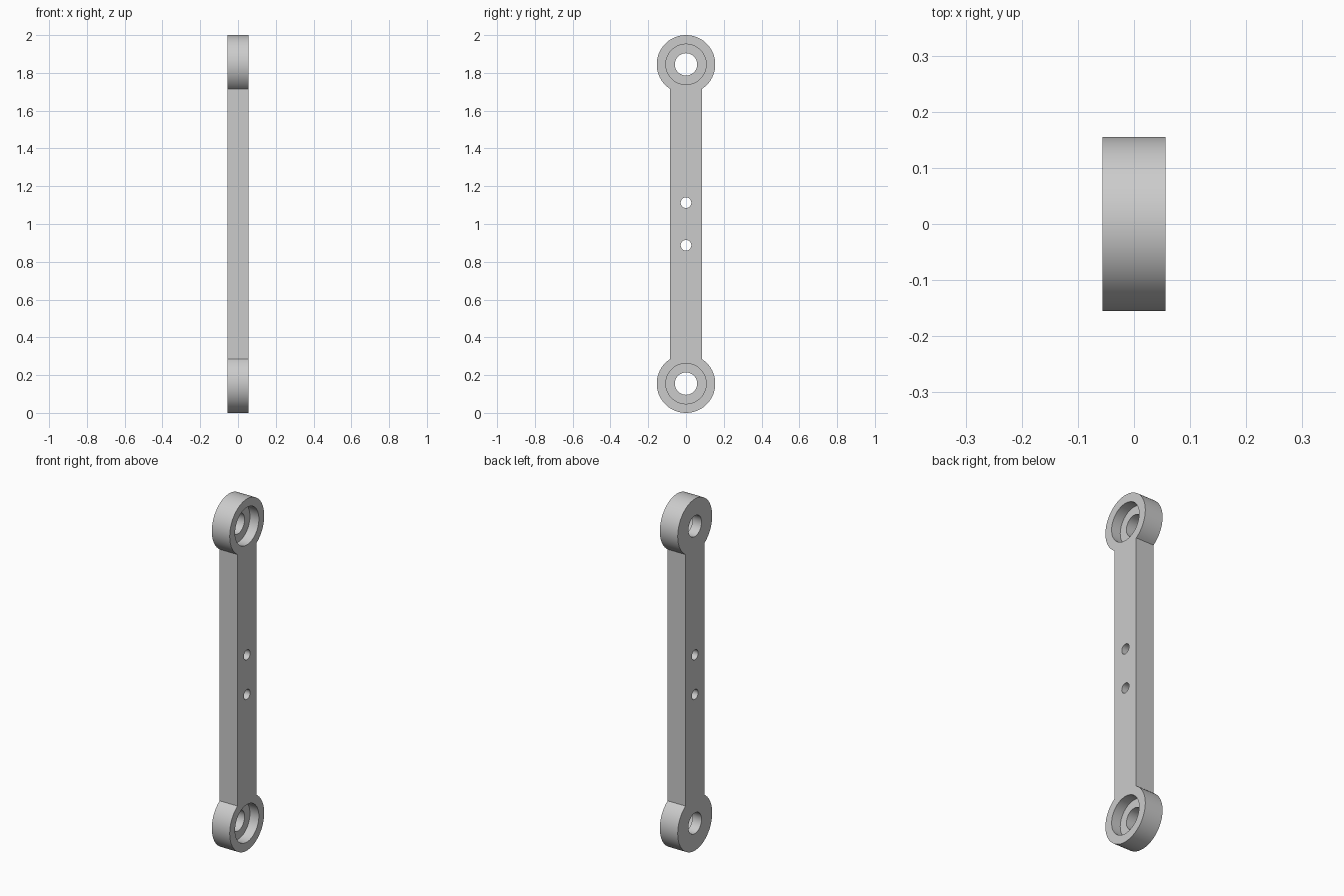
import bpy
import bmesh
from math import asin, cos, sin, pi, sqrt
from mathutils import Matrix

cube = bpy.data.objects.get("Cube")
if cube:
    bpy.data.objects.remove(cube, do_unlink=True)

UNIT = 2 / 142                # the arm is 142 units long
THICK = 8 * UNIT
EYE_R = 11 * UNIT
HALF_BAR = 6 * UNIT
EYE_Z = (EYE_R, 2 - EYE_R)

grey = bpy.data.materials.new("light grey")
grey.use_nodes = True
color = (0.6, 0.6, 0.6, 1)
grey.diffuse_color = color
grey.node_tree.nodes["Principled BSDF"].inputs["Base Color"].default_value = color


def make_object(name, bm):
    bmesh.ops.recalc_face_normals(bm, faces=bm.faces)
    mesh = bpy.data.meshes.new(name)
    bm.to_mesh(mesh)
    bm.free()
    mesh.materials.append(grey)
    obj = bpy.data.objects.new(name, mesh)
    bpy.context.collection.objects.link(obj)
    return obj


def arm_blank(segments=64):
    """Straight bar with a round eye at each end, extruded along x."""
    neck = asin(HALF_BAR / EYE_R)
    sweep = 2 * (pi - neck)
    lower = []
    for i in range(segments + 1):
        a = neck + sweep * i / segments      # angle from straight up
        lower.append((EYE_R * sin(a), EYE_Z[0] + EYE_R * cos(a)))
    outline = lower + [(-y, 2 - z) for y, z in lower]
    bm = bmesh.new()
    face = bm.faces.new([bm.verts.new((-THICK / 2, y, z)) for y, z in outline])
    ext = bmesh.ops.extrude_face_region(bm, geom=[face])
    verts = [v for v in ext["geom"] if isinstance(v, bmesh.types.BMVert)]
    bmesh.ops.translate(bm, verts=verts, vec=(THICK, 0, 0))
    return make_object("link_arm", bm)


def drill(target, z, radius, x_start, segments=48):
    """Cut a round hole from x_start out through the +x side."""
    x_end = THICK
    bm = bmesh.new()
    place = Matrix.Translation(((x_start + x_end) / 2, 0, z)) @ Matrix.Rotation(pi / 2, 4, "Y")
    bmesh.ops.create_cone(bm, cap_ends=True, segments=segments, radius1=radius,
                          radius2=radius, depth=x_end - x_start, matrix=place)
    cutter = make_object("hole_cutter", bm)
    cutter.hide_render = True
    mod = target.modifiers.new("hole", "BOOLEAN")
    mod.operation = "DIFFERENCE"
    mod.solver = "EXACT"
    mod.object = cutter
    bpy.ops.object.modifier_apply(modifier=mod.name)
    bpy.data.objects.remove(cutter, do_unlink=True)


arm = arm_blank()
bpy.context.view_layer.objects.active = arm
arm.select_set(True)

# Bearing seats on the +x side, with a through bore in each eye
for z in EYE_Z:
    drill(arm, z, 7.6 * UNIT, 0)
    drill(arm, z, 4.2 * UNIT, -THICK)

# Two screw holes in the middle of the bar
for side in (-1, 1):
    drill(arm, 1 + side * 8 * UNIT, 2 * UNIT, -THICK, 32)

bpy.ops.object.shade_smooth_by_angle(angle=pi / 6)
